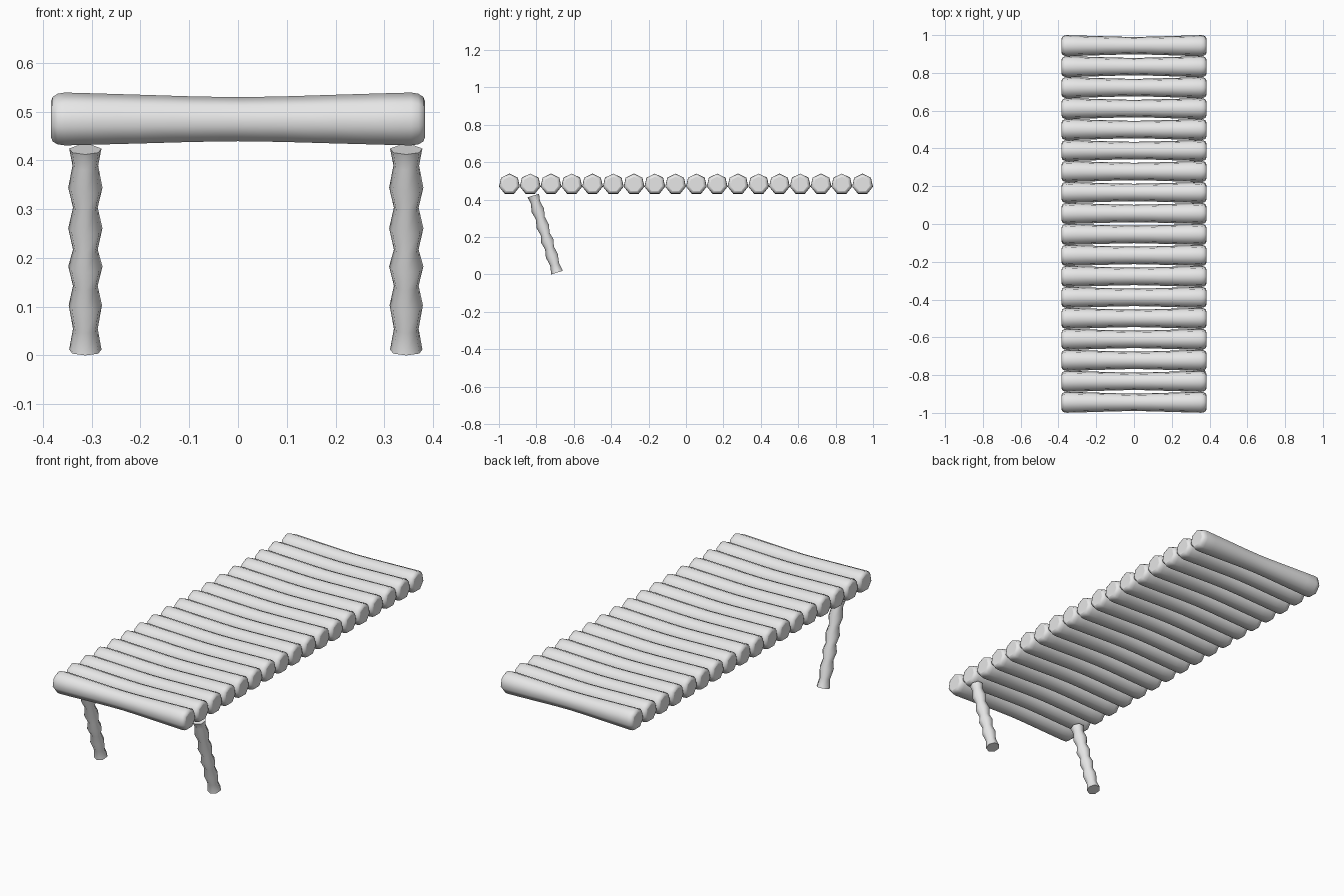
import bpy
import bmesh
from math import sin, cos, pi, atan2, hypot
from mathutils import Matrix

cube = bpy.data.objects.get("Cube")
if cube:
    bpy.data.objects.remove(cube, do_unlink=True)

GREY = (0.8, 0.8, 0.8, 1)
mat = bpy.data.materials.new("plain grey")
mat.use_nodes = True
mat.diffuse_color = GREY
mat.node_tree.nodes["Principled BSDF"].inputs["Base Color"].default_value = GREY


def turned_mesh(name, profile, phase, sides=7):
    """Closed smooth tube along local z from (height, radius) rings."""
    bm = bmesh.new()
    rings = []
    for h, r in profile:
        angles = [phase + 2 * pi * i / sides for i in range(sides)]
        rings.append([bm.verts.new((r * cos(a), r * sin(a), h)) for a in angles])
    for low, high in zip(rings, rings[1:]):
        for i in range(sides):
            j = (i + 1) % sides
            bm.faces.new((low[i], low[j], high[j], high[i])).smooth = True
    # flat caps with crisp rims
    for cap in (bm.faces.new(rings[0][::-1]), bm.faces.new(rings[-1])):
        for edge in cap.edges:
            edge.smooth = False
    mesh = bpy.data.meshes.new(name)
    bm.to_mesh(mesh)
    bm.free()
    mesh.materials.append(mat)
    return mesh


def place(name, mesh, matrix):
    obj = bpy.data.objects.new(name, mesh)
    bpy.context.collection.objects.link(obj)
    obj.matrix_world = matrix


# Deck logs: rounded ends and a slim waist, laid across the width
half = [(0, 0.0475), (0.09, 0.049), (0.2, 0.0525), (0.3, 0.0555), (0.355, 0.057),
        (0.37, 0.0545), (0.38, 0.048), (0.383, 0.04)]
log_profile = [(-h, r) for h, r in reversed(half[1:])] + half
log_mesh = turned_mesh("deck_log", log_profile, pi)
COUNT = 18
for k in range(COUNT):
    y = -0.944 + 1.888 * k / (COUNT - 1)
    place(f"deck_log_{k + 1}", log_mesh,
          Matrix.Translation((0, y, 0.482)) @ Matrix.Rotation(pi / 2, 4, "Y"))

# Front legs: knobbly turned posts leaning forward at the top
foot_y, foot_z, dy, dz = -0.688, 0.01, 0.127, 0.412
length = hypot(dy, dz)
leg_profile = [(0, 0.034), (0.045, 0.026), (0.095, 0.035), (0.137, 0.026),
               (0.178, 0.036), (0.215, 0.026), (0.26, 0.036), (0.305, 0.026),
               (0.347, 0.036), (0.395, 0.027), (length, 0.034)]
leg_mesh = turned_mesh("front_leg", leg_profile, -pi / 2)
for side, x in (("right", -0.313), ("left", 0.345)):
    place(f"front_leg_{side}", leg_mesh,
          Matrix.Translation((x, foot_y, foot_z)) @ Matrix.Rotation(atan2(dy, dz), 4, "X"))
